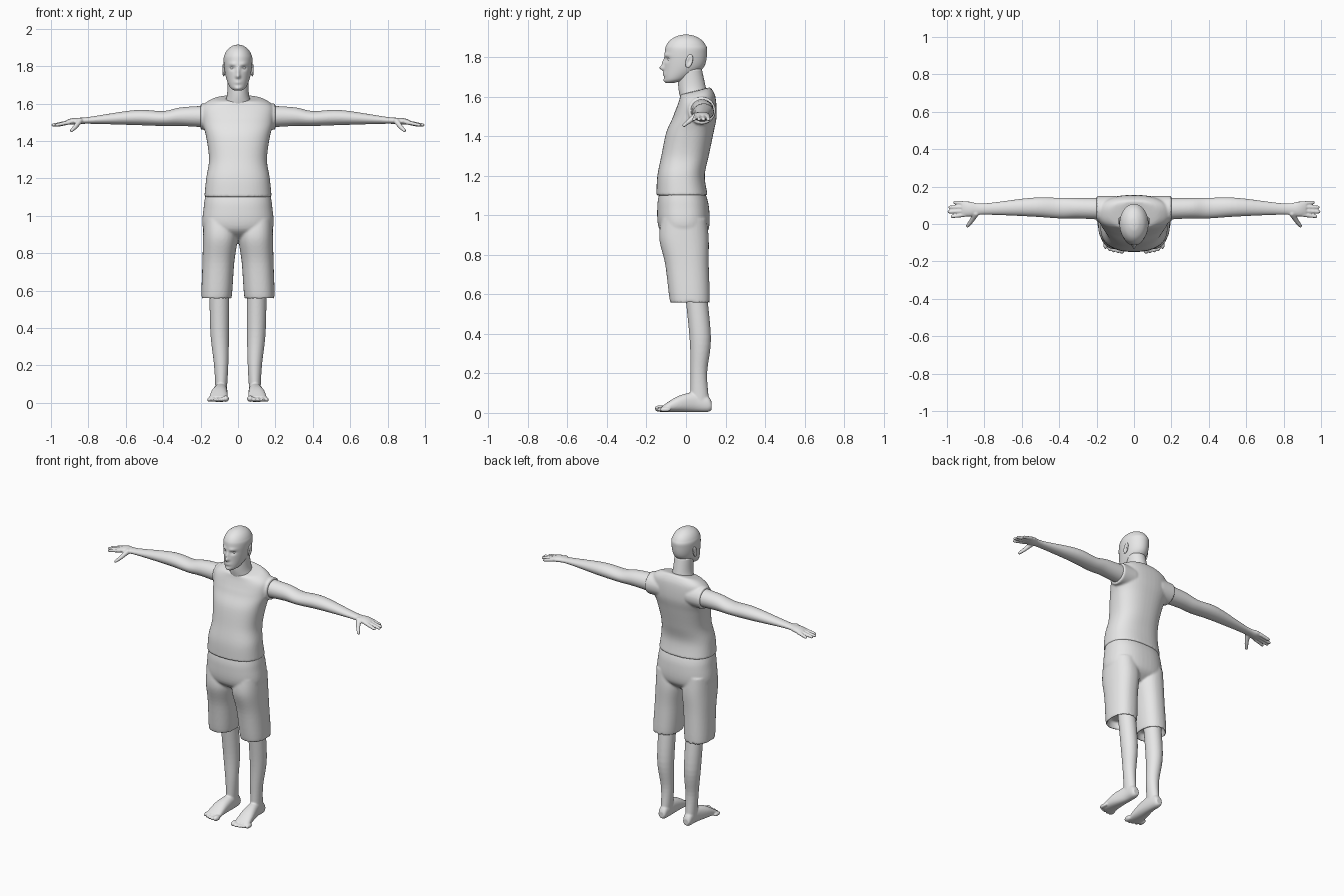
import bpy
import bmesh
import math
from mathutils import Vector, Matrix

default_cube = bpy.data.objects.get("Cube")
if default_cube:
    bpy.data.objects.remove(default_cube, do_unlink=True)

grey = bpy.data.materials.new("light grey")
grey.use_nodes = True
grey.diffuse_color = (0.8, 0.8, 0.8, 1)
for node in grey.node_tree.nodes:
    if node.type == "BSDF_PRINCIPLED":
        node.inputs["Base Color"].default_value = grey.diffuse_color


def spline(rings, steps):
    """Smooth interpolation through the given cross-sections."""
    result = []
    last = len(rings) - 1
    for index in range(last):
        before, start, end, after = (
            rings[min(max(index + offset, 0), last)] for offset in (-1, 0, 1, 2))
        for step in range(steps):
            t = step / steps
            section = []
            for a, b, c, d in zip(before, start, end, after):
                cubic = 3 * (b - c) + d - a
                square = 2 * a - 5 * b + 4 * c - d
                section.append(b + t / 2 * (c - a + t * (square + t * cubic)))
            result.append(section)
    result.append(rings[last])
    return result


def loft(bm, axis, rings, power=2.0, segments=48, steps=6):
    """Skin rounded sections given as (position, centre u, centre v, radius u, radius v)."""
    loops = []
    for position, u, v, radius_u, radius_v in spline(rings, steps):
        loop = []
        for index in range(segments):
            angle = math.tau * index / segments
            c, s = math.cos(angle), math.sin(angle)
            across = u + radius_u * math.copysign(abs(c) ** (2 / power), c)
            along = v + radius_v * math.copysign(abs(s) ** (2 / power), s)
            place = {"x": (position, across, along),
                     "y": (across, position, along),
                     "z": (across, along, position)}[axis]
            loop.append(bm.verts.new(place))
        loops.append(loop)
    for low, high in zip(loops, loops[1:]):
        for index in range(segments):
            following = (index + 1) % segments
            bm.faces.new((low[index], low[following], high[following], high[index]))
    bm.faces.new(reversed(loops[0]))
    bm.faces.new(loops[-1])


def centred(rows):
    """Turn (height, centre y, half width, half depth) into sections on the midline."""
    return [(height, 0, middle, width, depth) for height, middle, width, depth in rows]


def ball(bm, centre, size):
    matrix = Matrix.Translation(centre) @ Matrix.Diagonal((*size, 1))
    return bmesh.ops.create_uvsphere(bm, u_segments=24, v_segments=16, radius=1, matrix=matrix)["verts"]


def bone(bm, start, end, start_radius, end_radius):
    """Rounded tapering segment between two points."""
    start, end = Vector(start), Vector(end)
    direction = end - start
    turn = direction.to_track_quat("Z", "Y").to_matrix().to_4x4()
    bmesh.ops.create_cone(bm, cap_ends=True, segments=16, radius1=start_radius, radius2=end_radius,
                          depth=direction.length, matrix=Matrix.Translation((start + end) / 2) @ turn)
    ball(bm, start, [start_radius] * 3)
    ball(bm, end, [end_radius] * 3)


def finish(bm, name, voxel=None, mirror=False):
    """Make the object, optionally fusing its pieces and mirroring it."""
    bmesh.ops.recalc_face_normals(bm, faces=bm.faces[:])
    for face in bm.faces:
        face.smooth = True
    mesh = bpy.data.meshes.new(name)
    bm.to_mesh(mesh)
    bm.free()
    mesh.materials.append(grey)
    part = bpy.data.objects.new(name, mesh)
    bpy.context.collection.objects.link(part)
    if voxel:
        fuse = part.modifiers.new("fuse", "REMESH")
        fuse.mode = "VOXEL"
        fuse.voxel_size = voxel
        fuse.use_smooth_shade = True
        relax = part.modifiers.new("relax", "SMOOTH")
        relax.factor = 0.5
        relax.iterations = 3
    if mirror:
        part.modifiers.new("mirror", "MIRROR").use_mirror_merge = False


# Head: tapered jaw, domed crown, then facial features pushed in and out
bm = bmesh.new()
jaw = [(1.67, -.08, .02, .02), (1.69, -.05, .045, .06), (1.75, -.01, .067, .1)]
crown = [(1.83 + .085 * math.sin(angle), 0, .077 * math.cos(angle), .107 * math.cos(angle))
         for angle in (0, .4, .8, 1.2, 1.5)]
loft(bm, "z", centred(jaw + crown), segments=96, steps=10)
features = {  # x, z, push along y, width, height
    "bridge": (0, 1.77, -.012, .01, .02),
    "nose tip": (0, 1.745, -.022, .012, .012),
    "brow": (.03, 1.81, -.007, .02, .01),
    "eye socket": (.03, 1.79, .012, .015, .01),
    "upper lip": (0, 1.72, -.006, .02, .005),
    "lower lip": (0, 1.71, -.006, .02, .005),
    "chin": (0, 1.68, -.006, .02, .01),
}
for vert in bm.verts:
    x, y, z = vert.co
    if y < -.03:
        for offset, height, push, width, tall in features.values():
            across = (abs(x) - offset) / width
            upward = (z - height) / tall
            vert.co.y += push * math.exp(-across ** 2 - upward ** 2)
finish(bm, "head")

# Eyes
bm = bmesh.new()
ball(bm, (.03, -.08, 1.79), [.0125] * 3)
finish(bm, "eyes", mirror=True)

# Ears, hollowed on the outer side and leaning back
bm = bmesh.new()
for vert in ball(bm, (0, 0, 0), (1, 1, 1)):
    x, y, z = vert.co
    if x > 0:
        x -= .9 * math.exp(-3 * (y * y + z * z))
    vert.co = (.077 + .01 * x, .016 + .018 * y + .007 * z, 1.78 + .035 * z)
finish(bm, "ears", mirror=True)

# Neck
bm = bmesh.new()
loft(bm, "z", centred([(1.56, .05, .09, .07), (1.64, .032, .06, .07), (1.74, .02, .055, .06)]))
finish(bm, "neck")

# Sleeveless shirt: torso with a collar dipping at the front, and armhole rims
bm = bmesh.new()
loft(bm, "z", centred([
    (1.1, -.02, .18, .13), (1.2, -.025, .17, .12), (1.3, -.005, .155, .12),
    (1.42, .02, .17, .12), (1.5, .045, .19, .11), (1.58, .055, .19, .095),
    (1.62, .05, .14, .08), (1.63, .045, .08, .075)]), power=2.4)
for vert in bm.verts:
    blend = min(max((vert.co.z - 1.52) * 10, 0), 1)
    vert.co.z += blend * (vert.co.y - .05) / 4
for side in (-1, 1):
    loft(bm, "x", [(side * reach, .08, 1.53, .07, .07) for reach in (.1, .2)])
finish(bm, "shirt", voxel=.007)

# Knee-length shorts: hips and two hollow-ended legs
bm = bmesh.new()
loft(bm, "z", centred([
    (1.13, -.02, .17, .11), (1.05, -.015, .183, .13), (.93, -.01, .185, .125), (.87, 0, .1, .06)]), power=2.4)
for side in (-1, 1):
    loft(bm, "z", [(height, side * middle, y, width, depth) for height, middle, y, width, depth in (
        (.98, .1, -.01, .085, .115), (.88, .095, -.01, .092, .125), (.75, .105, .005, .085, .11),
        (.56, .115, .02, .08, .1), (.6, .115, .02, .06, .08))], power=2.3)
finish(bm, "shorts", voxel=.007)

# Arms and hands
bm = bmesh.new()
loft(bm, "x", [
    (.13, .08, 1.53, .06, .06), (.3, .085, 1.53, .055, .05), (.4, .085, 1.52, .055, .04),
    (.55, .09, 1.525, .05, .04), (.8, .08, 1.51, .03, .018), (.88, .08, 1.505, .04, .018),
    (.92, .08, 1.5, .035, .01)])
for finger in range(4):
    tip = .99 - .011 * (finger - 1.3) ** 2
    bone(bm, (.9, .05 + .02 * finger, 1.5), (tip, .04 + .025 * finger, 1.485), .0115, .009)
thumb_joint = (.87, .015, 1.475)
bone(bm, (.845, .055, 1.508), thumb_joint, .016, .012)
bone(bm, thumb_joint, (.89, -.01, 1.455), .012, .009)
finish(bm, "arms", voxel=.0045, mirror=True)

# Lower legs and bare feet
bm = bmesh.new()
loft(bm, "z", [
    (.06, .09, .07, .03, .047), (.2, .09, .065, .038, .042), (.38, .098, .072, .05, .054), (.65, .1, .045, .053, .055)])
loft(bm, "y", [
    (.13, .09, .035, .02, .02), (.11, .09, .045, .028, .04), (.05, .09, .055, .033, .05),
    (-.04, .1, .045, .045, .04), (-.12, .105, .02, .05, .015)], power=2.3)
for toe in range(5):
    radius = .012 if toe else .017
    ball(bm, (.065 + .022 * toe, .0015 * toe * toe - .13, radius + .005), (radius, .03, radius))
finish(bm, "legs", voxel=.005, mirror=True)
